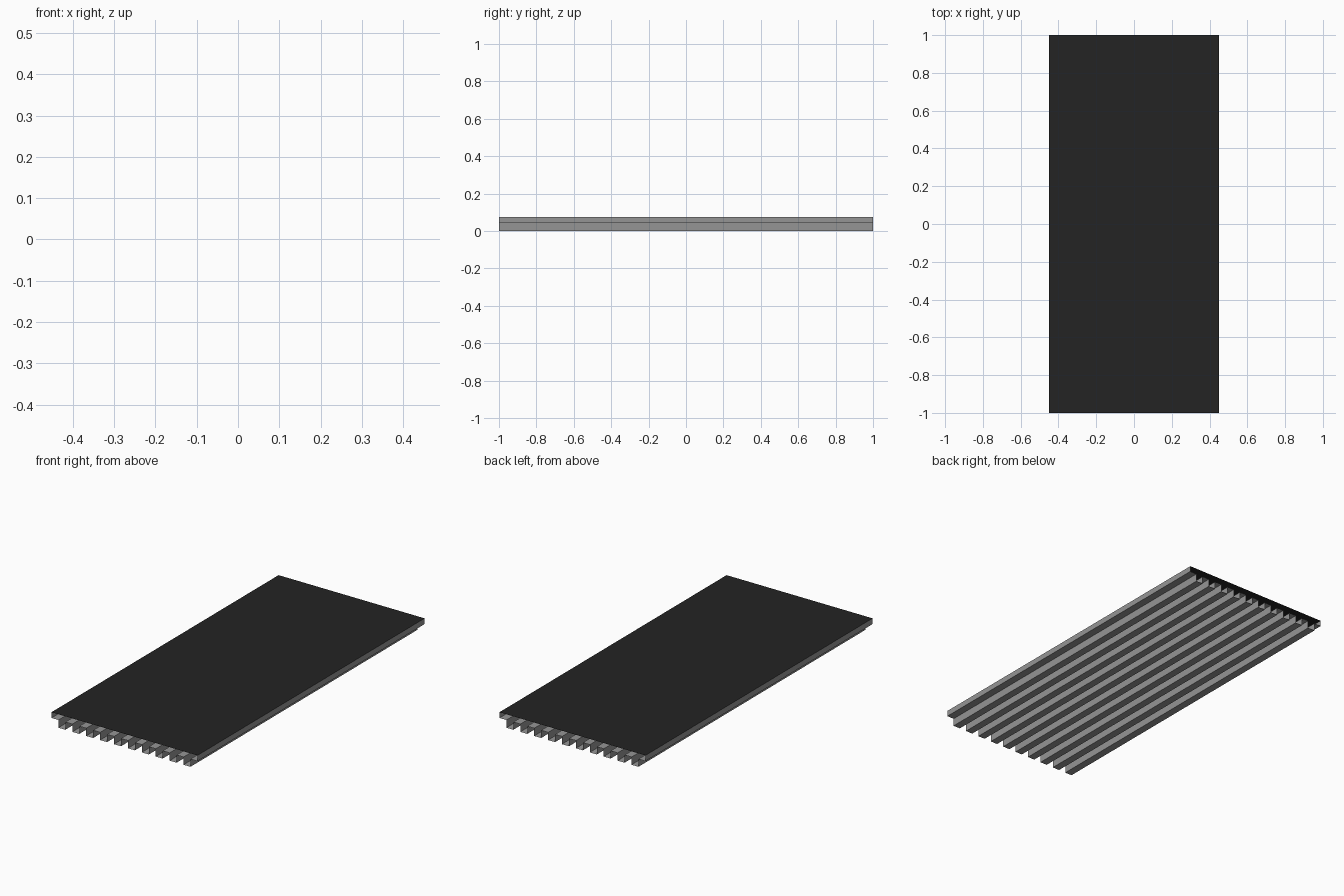
import bpy

if "Cube" in bpy.data.objects:
    bpy.data.objects.remove(bpy.data.objects["Cube"])

HALF_W, HALF_L = 0.45, 1.0      # panel half width and half length
TOP_Z, FLAT_Z = 0.075, 0.043    # top skin and upper flats of the corrugation
RIBS = 10


def material(name, rgb):
    m = bpy.data.materials.new(name)
    m.diffuse_color = (*rgb, 1.0)
    m.use_nodes = True
    m.node_tree.nodes["Principled BSDF"].inputs["Base Color"].default_value = m.diffuse_color
    return m


def extrude_profile(name, profile, mat):
    """Sweep an open x-z profile along y as a thin, uncapped sheet."""
    verts = [(x, y, z) for x, z in profile for y in (-HALF_L, HALF_L)]
    faces = [(2 * i, 2 * i + 1, 2 * i + 3, 2 * i + 2)
             for i in range(len(profile) - 1)]
    mesh = bpy.data.meshes.new(name)
    mesh.from_pydata(verts, [], faces)
    mesh.materials.append(mat)
    obj = bpy.data.objects.new(name, mesh)
    bpy.context.collection.objects.link(obj)
    return obj


steel = material("steel grey", (0.30, 0.30, 0.30))
dark = material("dark charcoal", (0.017, 0.017, 0.017))

# Dark top skin, normal up
extrude_profile("top_skin", [(HALF_W, TOP_Z), (-HALF_W, TOP_Z)], dark)

# Corrugated deck: side lip, then alternating flats and ribs, then side lip
step = 2 * HALF_W / (2 * RIBS + 1)
profile = [(-HALF_W, TOP_Z), (-HALF_W, FLAT_Z)]
for i in range(RIBS):
    left = -HALF_W + (2 * i + 1) * step
    right = left + step
    profile += [(left, FLAT_Z), (left, 0), (right, 0), (right, FLAT_Z)]
profile += [(HALF_W, FLAT_Z), (HALF_W, TOP_Z)]
extrude_profile("corrugated_deck", profile, steel)
for o in bpy.data.objects:
    # point normals outward: top skin up, deck down and out
    up = o.name == "top_skin"
    z = sum(p.normal.z for p in o.data.polygons)
    if (z > 0) != up:
        o.data.flip_normals()
